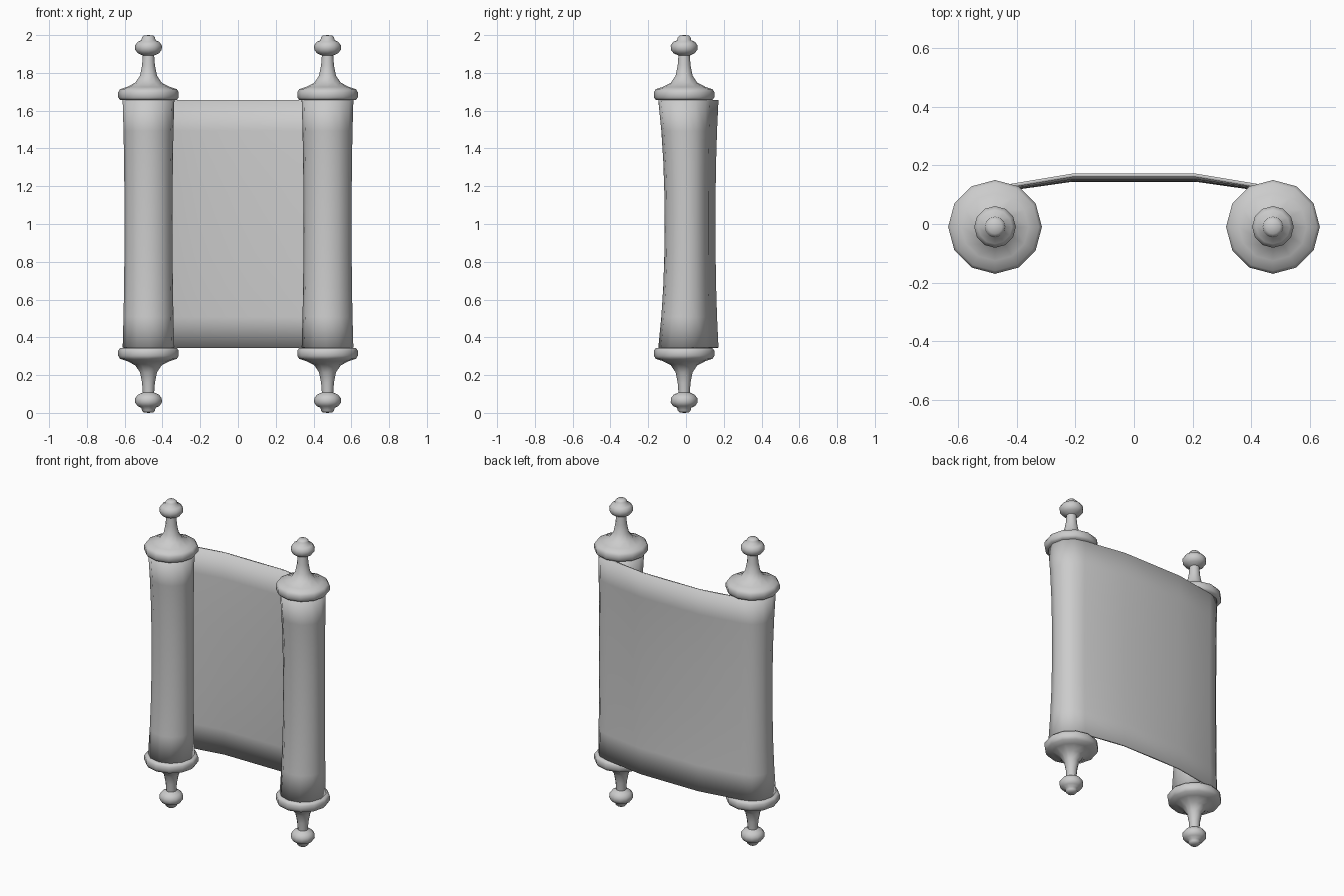
import bpy, bmesh, math
from mathutils import Vector

cube = bpy.data.objects.get("Cube")
if cube:
    bpy.data.objects.remove(cube, do_unlink=True)

grey = bpy.data.materials.new("plain grey")
grey.use_nodes = True
GREY = (0.6, 0.6, 0.6, 1)
grey.diffuse_color = GREY
grey.node_tree.nodes["Principled BSDF"].inputs["Base Color"].default_value = GREY

CX, CY = 0.474, -0.01      # roller axis
ROLL_R = 0.137             # wound sheet radius
Z0, Z1 = 0.345, 1.657      # sheet height range


def finish(name, bm, angle):
    mesh = bpy.data.meshes.new(name)
    bm.to_mesh(mesh)
    bm.free()
    mesh.materials.append(grey)
    ob = bpy.data.objects.new(name, mesh)
    bpy.context.collection.objects.link(ob)
    bpy.ops.object.select_all(action='DESELECT')
    ob.select_set(True)
    bpy.context.view_layer.objects.active = ob
    bpy.ops.object.shade_smooth_by_angle(angle=math.radians(angle))
    return ob


# Turned rollers: half profile (radius, height above the middle), mirrored below
half = [(0.06, 0.657), (0.15, 0.657), (0.16, 0.67), (0.16, 0.698), (0.15, 0.714),
        (0.115, 0.725), (0.07, 0.748), (0.045, 0.785), (0.034, 0.84), (0.03, 0.892),
        (0.056, 0.904), (0.07, 0.922), (0.071, 0.945), (0.058, 0.964), (0.037, 0.973),
        (0.035, 0.987), (0.024, 0.998), (0, 1)]
profile = [(r, 1 - h) for r, h in reversed(half)] + [(r, 1 + h) for r, h in half]


def roller(name, x):
    bm = bmesh.new()
    verts = [bm.verts.new((x + r, CY, z)) for r, z in profile]
    edges = [bm.edges.new(pair) for pair in zip(verts, verts[1:])]
    bmesh.ops.spin(bm, geom=verts + edges, cent=(x, CY, 0), axis=(0, 0, 1),
                   angle=math.tau, steps=12)
    bmesh.ops.remove_doubles(bm, verts=bm.verts, dist=0.0005)
    bmesh.ops.recalc_face_normals(bm, faces=bm.faces)
    finish(name, bm, 65)


roller("left_roller", CX)
roller("right_roller", -CX)

# Sheet outline from above: flat middle, slanted run, then wound round each roller
right = [(0.21, 0.172)]
for i in range(12):
    a = math.radians(87 - 30 * i)
    right.append((CX + ROLL_R * math.cos(a), CY + ROLL_R * math.sin(a)))
path = [(-x, y) for x, y in reversed(right)] + right


def waisted(x, y, z, w):
    """Draw the sheet in towards mid height; w is 1 at the middle, 0 at the ends."""
    if abs(x) > 0.3:
        c = math.copysign(CX, x)
        x = c + (x - c) * (1 - 0.07 * w)
    return Vector((x, y * (1 - 0.155 * w) + 0.0107 * w, z))


bm = bmesh.new()
LEVELS = 8
rows = []
for k in range(LEVELS + 1):
    t = k / LEVELS
    w = 1 - abs(2 * t - 1) ** 2.3
    rows.append([bm.verts.new(waisted(x, y, Z0 + (Z1 - Z0) * t, w)) for x, y in path])
for low, high in zip(rows, rows[1:]):
    for i in range(len(path) - 1):
        bm.faces.new((low[i], high[i], high[i + 1], low[i + 1]))
sheet = finish("scroll_sheet", bm, 50)
solid = sheet.modifiers.new("thickness", 'SOLIDIFY')
solid.thickness = 0.012
solid.offset = -1
